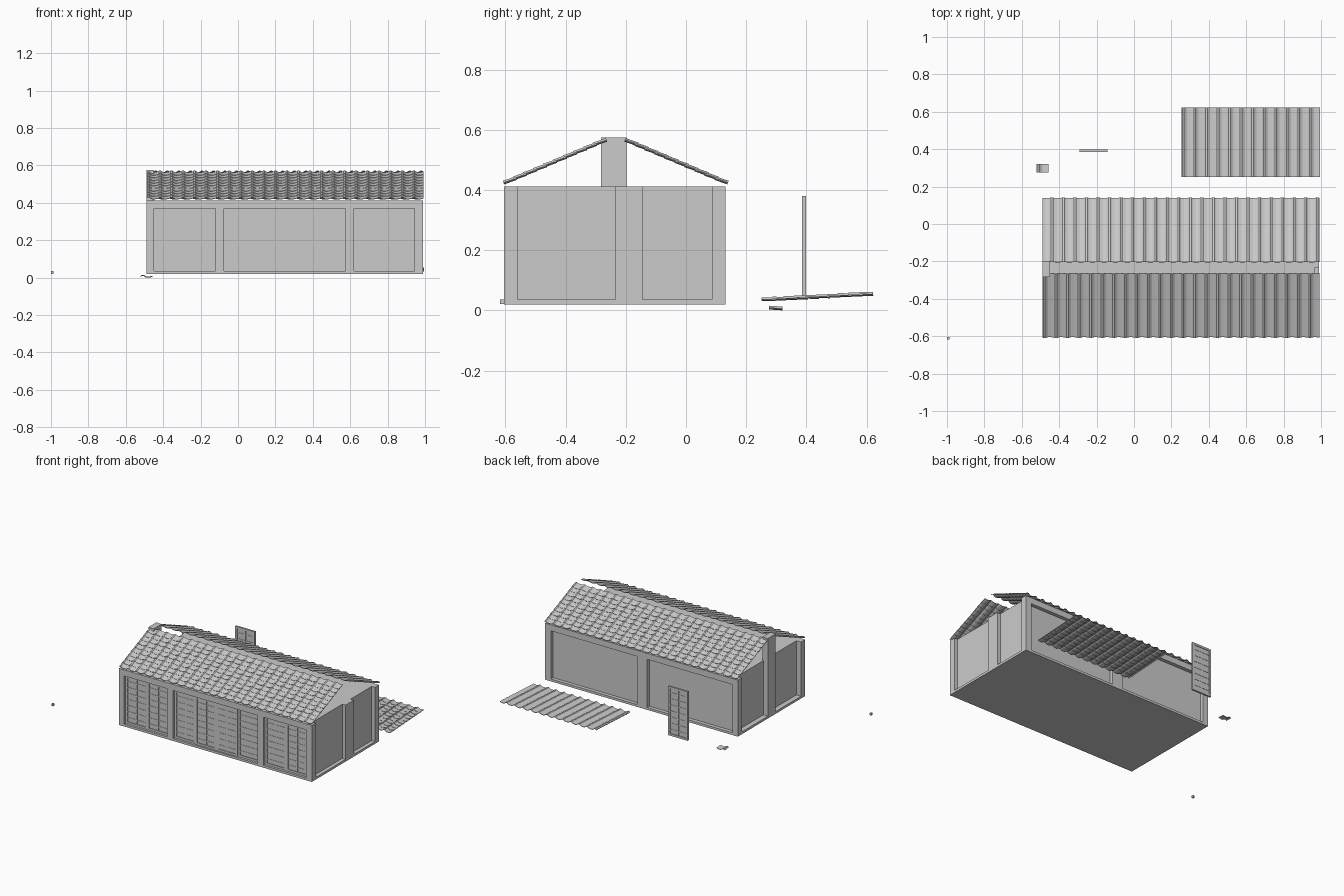
import bpy, bmesh, math
from mathutils import Matrix, Vector

if "Cube" in bpy.data.objects:
    bpy.data.objects.remove(bpy.data.objects["Cube"])


def add_box(bm, x0, x1, y0, y1, z0, z1):
    m = Matrix.Translation(((x0 + x1) / 2, (y0 + y1) / 2, (z0 + z1) / 2)) @ \
        Matrix.Diagonal((x1 - x0, y1 - y0, z1 - z0, 1))
    bmesh.ops.create_cube(bm, size=1, matrix=m)


def finish(bm, name, matrix=None):
    bmesh.ops.recalc_face_normals(bm, faces=bm.faces)
    me = bpy.data.meshes.new(name)
    bm.to_mesh(me)
    bm.free()
    ob = bpy.data.objects.new(name, me)
    bpy.context.collection.objects.link(ob)
    if matrix:
        ob.matrix_world = matrix
    return ob


def boxes(name, dims):
    bm = bmesh.new()
    for d in dims:
        add_box(bm, *d)
    return finish(bm, name)


# House body with recessed wall bays
X0, X1, Y0, Y1, Z0, Z1 = -0.49, 0.99, -0.605, 0.132, 0.02, 0.412
body = boxes("house_body", [(X0, X1, Y0, Y1, Z0, Z1)])
front_bays = [(-0.45, -0.12), (-0.075, 0.575), (0.62, 0.945)]
back_bays = [(-0.45, 0.205), (0.285, 0.945)]
right_bays = [(-0.56, -0.235), (-0.145, 0.087)]
left_bays = [(-0.56, -0.283), (-0.197, 0.087)]
cuts = [(a, b, Y0 - 0.1, Y0 + 0.03, 0.036, 0.37) for a, b in front_bays]
cuts += [(a, b, Y1 - 0.025, Y1 + 0.1, 0.036, 0.37) for a, b in back_bays]
cuts += [(X1 - 0.025, X1 + 0.1, a, b, 0.036, 0.5) for a, b in right_bays]
cuts += [(X0 - 0.1, X0 + 0.035, a, b, 0.036, 0.5) for a, b in left_bays]
cutter = boxes("bay_cutter", cuts)
cutter.hide_render = True
mod = body.modifiers.new("bays", "BOOLEAN")
mod.object = cutter
mod.operation = 'DIFFERENCE'
mod.solver = 'EXACT'
dg = bpy.context.evaluated_depsgraph_get()
baked = bpy.data.meshes.new_from_object(body.evaluated_get(dg))
body.modifiers.clear()
body.data = baked
bpy.data.objects.remove(cutter)

# Tall end post carrying the ridge
boxes("ridge_post", [(X0, X0 + 0.042, -0.283, -0.197, Z1, 0.575)])


# Lattice door: frame, centre bar, rungs and thin back sheet
def lattice_door(name, x0, x1, y0, z0, z1):
    y1, f = y0 + 0.013, 0.014
    xm = (x0 + x1) / 2
    d = [(x0, x0 + f, y0, y1, z0, z1), (x1 - f, x1, y0, y1, z0, z1),
         (x0 + f, x1 - f, y0, y1, z0, z0 + f), (x0 + f, x1 - f, y0, y1, z1 - f, z1),
         (xm - 0.004, xm + 0.004, y0 + 0.002, y1 - 0.002, z0 + f, z1 - f),
         (x0 + f, x1 - f, y0 + 0.005, y1 - 0.005, z0 + f, z1 - f)]
    for i in range(1, 8):
        z = z0 + (z1 - z0) * i / 8
        d.append((x0 + f, x1 - f, y0 + 0.003, y1 - 0.003, z - 0.003, z + 0.003))
    boxes(name, d)


for a, b in front_bays:
    n = round((b - a) / 0.163)
    w = (b - a) / n
    for i in range(n):
        stagger = 0.004 if i in (0, n - 1) else 0.0
        lattice_door("front_door", a + i * w, a + (i + 1) * w,
                     Y0 + 0.012 + stagger, 0.036, 0.37)
lattice_door("spare_door", -0.292, -0.142, 0.386, 0.04, 0.38)

# Roof tile: wavy profile (across, up) with thickness
PITCH, ROW, LENGTH, THICK = 0.0617, 0.0362, 0.045, 0.003
WAVE = [(0, .004), (.1, .009), (.25, .0095), (.37, .004), (.5, 0), (.75, 0), (1, .004)]


def add_tile(bm, u, v, lift=0.0):
    def ring(vv, h):
        low = [(u + a * PITCH, vv, z + h) for a, z in WAVE]
        top = [(x, y, z + THICK) for x, y, z in reversed(low)]
        return [bm.verts.new(p) for p in low + top]
    r0, r1 = ring(v, lift), ring(v + LENGTH, 0)
    n, k = len(r0), len(WAVE)
    for i in range(n):
        j = (i + 1) % n
        bm.faces.new((r0[i], r0[j], r1[j], r1[i]))
    for r in (r0, r1):
        for i in range(k - 1):
            bm.faces.new((r[i], r[i + 1], r[n - 2 - i], r[n - 1 - i]))


def tile_field(name, cols, rows, matrix, lift=0.003):
    bm = bmesh.new()
    for c in range(cols):
        for r in range(rows):
            add_tile(bm, c * PITCH, r * ROW, lift)
    finish(bm, name, matrix)


# Two roof slopes, a spare roof panel and a spare tile
pitch = math.atan2(0.145, 0.342)
move = Matrix.Translation
tile_field("roof_front", 24, 10,
           move((-0.49, -0.603, 0.416)) @ Matrix.Rotation(pitch, 4, 'X'))
tile_field("roof_back", 24, 10,
           move((0.991, 0.136, 0.416)) @ Matrix.Rotation(math.pi, 4, 'Z')
           @ Matrix.Rotation(pitch, 4, 'X'))
tile_field("spare_roof_panel", 12, 10,
           move((0.253, 0.252, 0.028)) @ Matrix.Rotation(math.atan2(0.02, 0.37), 4, 'X'))
tile_field("spare_tile", 1, 1, move((-0.52, 0.275, 0.0)))

# Small loose block
boxes("loose_block", [(-1.0, -0.987, -0.618, -0.603, 0.021, 0.036)])
